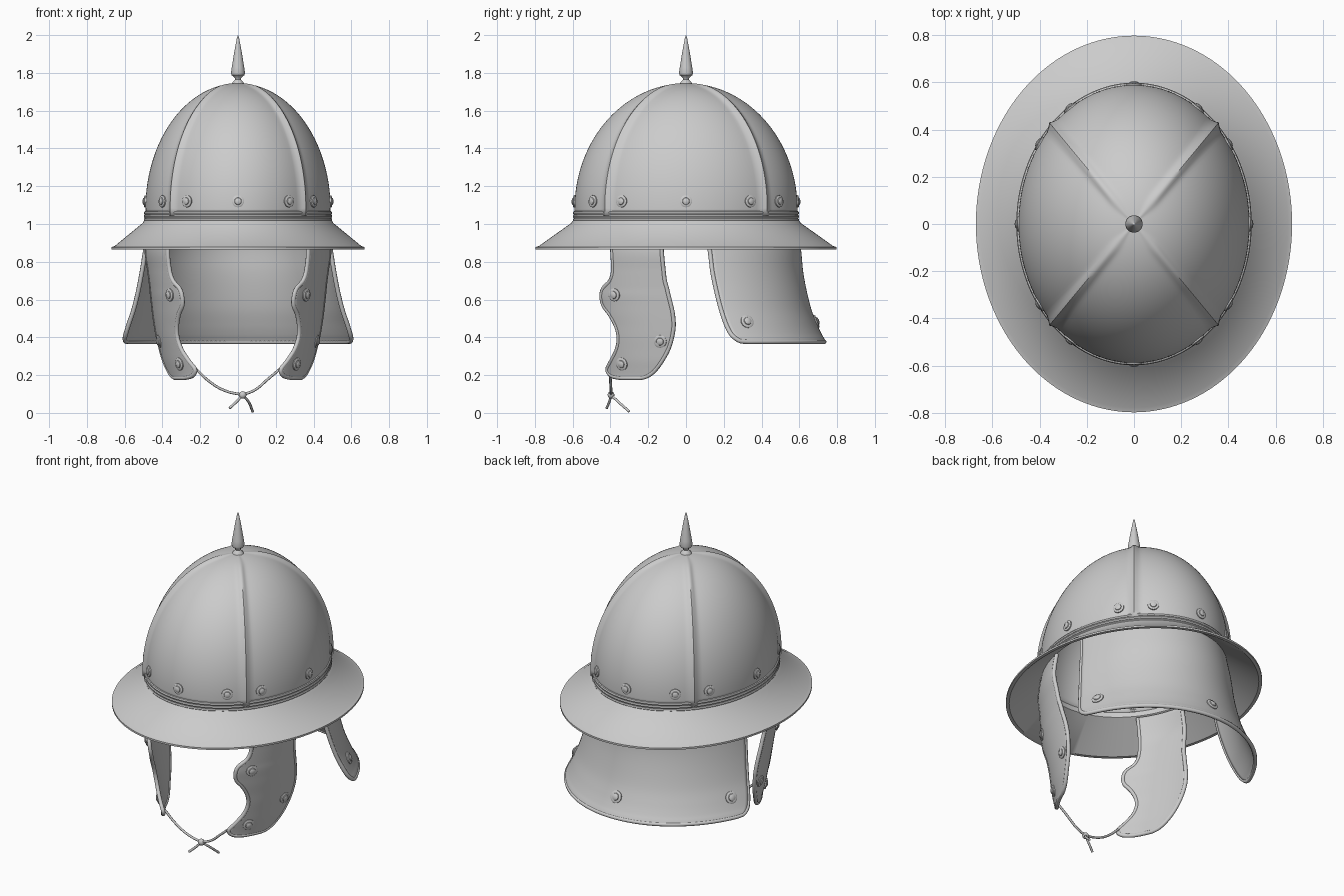
import bpy, bmesh, math
from mathutils import Vector

if "Cube" in bpy.data.objects:
    bpy.data.objects.remove(bpy.data.objects["Cube"])

SEG = 192


def make(name, verts, faces, thickness=0, offset=0):
    me = bpy.data.meshes.new(name)
    bm = bmesh.new()
    vs = [bm.verts.new(v) for v in verts]
    for f in faces:
        bm.faces.new([vs[i] for i in f])
    bmesh.ops.remove_doubles(bm, verts=bm.verts[:], dist=1e-5)
    bmesh.ops.recalc_face_normals(bm, faces=bm.faces[:])
    bm.to_mesh(me)
    bm.free()
    me.shade_smooth()
    me.set_sharp_from_angle(angle=math.radians(35))
    ob = bpy.data.objects.new(name, me)
    bpy.context.collection.objects.link(ob)
    if thickness:
        mod = ob.modifiers.new("thickness", "SOLIDIFY")
        mod.thickness, mod.offset = thickness, offset
    return ob


def lathe(name, profile, seg=SEG, closed=False, bump=None, thickness=0):
    """Elliptical lathe; profile points are (rx, ry, z)."""
    verts, faces, n = [], [], len(profile)
    for rx, ry, z in profile:
        for j in range(seg):
            a = math.tau * j / seg
            k = bump(a, rx) if bump else 0
            verts.append(((rx + k) * math.cos(a), (ry + k) * math.sin(a), z + k * 0.3))
    for i in range(n if closed else n - 1):
        for j in range(seg):
            k, m = (j + 1) % seg, (i + 1) % n
            faces.append((i * seg + j, i * seg + k, m * seg + k, m * seg + j))
    return make(name, verts, faces, thickness, -1)


def tube(name, pts, radius, cyclic=False, smooth=False):
    cu = bpy.data.curves.new(name, "CURVE")
    cu.dimensions = "3D"
    cu.bevel_depth, cu.bevel_resolution, cu.use_fill_caps = radius, 2, True
    sp = cu.splines.new("BEZIER" if smooth else "POLY")
    if smooth:
        sp.bezier_points.add(len(pts) - 1)
        for b, p in zip(sp.bezier_points, pts):
            b.co = p
            b.handle_left_type = b.handle_right_type = "AUTO"
    else:
        sp.points.add(len(pts) - 1)
        for b, p in zip(sp.points, pts):
            b.co = (*p, 1)
    sp.use_cyclic_u = cyclic
    ob = bpy.data.objects.new(name, cu)
    bpy.context.collection.objects.link(ob)
    return ob


def rivet(name, loc, normal, r):
    prof = [(0, 0), (1, 0), (1, .2), (.85, .3), (.6, .3), (.55, .42), (.35, .52), (0, .56)]
    ob = lathe(name, [(a * r, a * r, b * r) for a, b in prof], 20)
    ob.location = loc
    ob.rotation_euler = Vector(normal).to_track_quat("Z", "Y").to_euler()


def refine(rows, sub=6):
    """Catmull-Rom smoothing of a table of rows."""
    out = []
    for i in range(len(rows) - 1):
        p = [rows[max(0, min(len(rows) - 1, i + d))] for d in (-1, 0, 1, 2)]
        for s in range(sub):
            t = s / sub
            out.append([0.5 * (2 * b + (c - a) * t + (2 * a - 5 * b + 4 * c - d) * t * t
                               + (3 * b - a - 3 * c + d) * t ** 3) for a, b, c, d in zip(*p)])
    return out + [rows[-1]]


def panel(name, rows, cols, side):
    """Curved plate; rows are (z, rx, ry, y_start, y_end); side 0 wraps round the back."""
    verts, faces = [], []
    for z, rx, ry, y0, y1 in rows:
        a = math.acos(y0 / ry)
        b = math.acos(y1 / ry) if side else -a
        for j in range(cols + 1):
            t = a + (b - a) * j / cols
            verts.append(((side or 1) * rx * math.sin(t), ry * math.cos(t), z))
    w, n = cols + 1, len(rows)
    for i in range(n - 1):
        for j in range(cols):
            k = i * w + j
            faces.append((k, k + 1, k + w + 1, k + w))
    make(name, verts, faces, 0.016)
    edge = [verts[i * w] for i in range(n)] + verts[(n - 1) * w + 1:]
    edge += [verts[i * w + cols] for i in range(n - 2, -1, -1)]
    tube(name + "_trim", edge, 0.012)


def panel_rivet(name, rows, y, z, sx, r=0.034):
    """Rivet on a plate at height z, using the nearest row's ellipse."""
    i = min(range(1, len(rows) - 1), key=lambda k: abs(rows[k][0] - z))
    _, rx, ry = rows[i][:3]
    up, dn = rows[i - 1], rows[i + 1]
    y = min(y, ry)
    x = sx * rx * math.sqrt(max(0, 1 - (y / ry) ** 2))
    slope = -(up[2] - dn[2]) / (up[0] - dn[0])
    n = Vector((x / rx ** 2, y / ry ** 2, 0)).normalized()
    n = (n + Vector((0, 0, slope))).normalized()
    rivet(name, Vector((x, y, z)) + n * 0.006, n, r)


# Dome with four raised ridges
def ridge(a, rx):
    d = min(abs(a - math.radians(q)) for q in (45, 135, 225, 315))
    return 0.018 * min(1, rx / 0.12) * math.exp(-(d * max(rx, .1) / 0.017) ** 2)


dome = [(.49, .59, 1.04)]
for i in range(41):
    t = math.pi / 2 * i / 40
    dome.append((.49 * math.cos(t), .59 * math.cos(t), 1.08 + .665 * math.sin(t)))
lathe("dome", dome, bump=ridge, thickness=0.018)

# Brim and the three bead bands above it
lathe("brim", [(.47, .57, 1.04), (.49, .59, 1.03), (.505, .608, 1.005), (.652, .778, .884),
               (.67, .798, .877), (.67, .798, .866), (.652, .778, .866), (.47, .57, 1.01)],
      closed=True)
for i in range(3):
    ring = []
    for k in range(8):
        a = math.tau * k / 8
        ring.append((.488 + .011 * math.cos(a), .588 + .011 * math.cos(a),
                     1.022 + .018 * i + .011 * math.sin(a)))
    lathe("band_%d" % i, ring, 128, closed=True)

# Rivets round the dome
for i, deg in enumerate((0, 33.4, 54.7, 90, 125.3, 146.6, 180, 213.4, 234.7, 270, 305.3, 326.6)):
    s, c = math.sin(math.radians(deg)), math.cos(math.radians(deg))
    rivet("dome_rivet_%d" % i, (.488 * s, -.588 * c, 1.12), (s / .49, -c / .59, .1), 0.032)

# Spike
spike = [(0, 1.73), (.035, 1.735), (.028, 1.752), (.015, 1.765), (.018, 1.775), (.034, 1.788),
         (.037, 1.80), (.033, 1.83), (.019, 1.915), (.006, 1.985), (0, 2.0)]
lathe("spike", [(r, r, z) for r, z in spike], 32)

# Neck guard
neck = refine([(1.0, .475, .575, .10, 0), (.87, .50, .60, .125, 0), (.75, .522, .612, .14, 0),
               (.65, .545, .63, .16, 0), (.55, .575, .655, .185, 0), (.47, .608, .685, .212, 0),
               (.42, .63, .708, .237, 0), (.395, .643, .722, .262, 0), (.38, .65, .73, .29, 0),
               (.376, .652, .732, .33, 0)])
panel("neck_guard", neck, 64, 0)
panel_rivet("neck_rivet_back", neck, 9, .48, 1, .036)

# Cheek guards
cheek = refine([(1.0, .475, .575, -.385, -.13), (.87, .495, .59, -.39, -.13),
                (.76, .48, .588, -.385, -.12), (.70, .471, .587, -.40, -.113),
                (.66, .465, .586, -.436, -.102), (.62, .46, .585, -.447, -.093),
                (.57, .453, .575, -.437, -.08), (.52, .446, .565, -.402, -.07),
                (.46, .437, .55, -.37, -.066), (.40, .427, .54, -.356, -.075),
                (.34, .415, .53, -.364, -.093), (.28, .403, .52, -.392, -.125),
                (.235, .391, .513, -.415, -.157), (.21, .384, .51, -.408, -.182),
                (.193, .379, .51, -.385, -.21), (.185, .376, .51, -.34, -.24)], 5)
for side, word in ((1, "right"), (-1, "left")):
    panel_rivet("neck_rivet_" + word, neck, .32, .48, side, .036)
    panel("cheek_guard_" + word, cheek, 20, side)
    for i, (y, z) in enumerate(((-.375, .625), (-.135, .38), (-.335, .26))):
        panel_rivet("cheek_rivet_%s_%d" % (word, i), cheek, y, z, side)

# Chin cord with knot and loose ends
knot = (.025, -.397, .095)
tube("cord_left", [(-.225, -.405, .235), (-.15, -.40, .165), (-.07, -.397, .118), knot], .007, smooth=True)
tube("cord_right", [(.225, -.405, .235), (.16, -.40, .18), (.09, -.397, .122), knot], .007, smooth=True)
tube("cord_end_left", [knot, (-.005, -.405, .062), (-.045, -.42, .025)], .007, smooth=True)
tube("cord_end_right", [knot, (.055, -.36, .06), (.078, -.30, .007)], .007, smooth=True)
ball = []
for i in range(9):
    t = math.pi * i / 8
    ball.append((.02 * math.sin(t), .018 * math.sin(t), .02 * math.cos(t)))
lathe("cord_knot", ball, 16).location = knot
